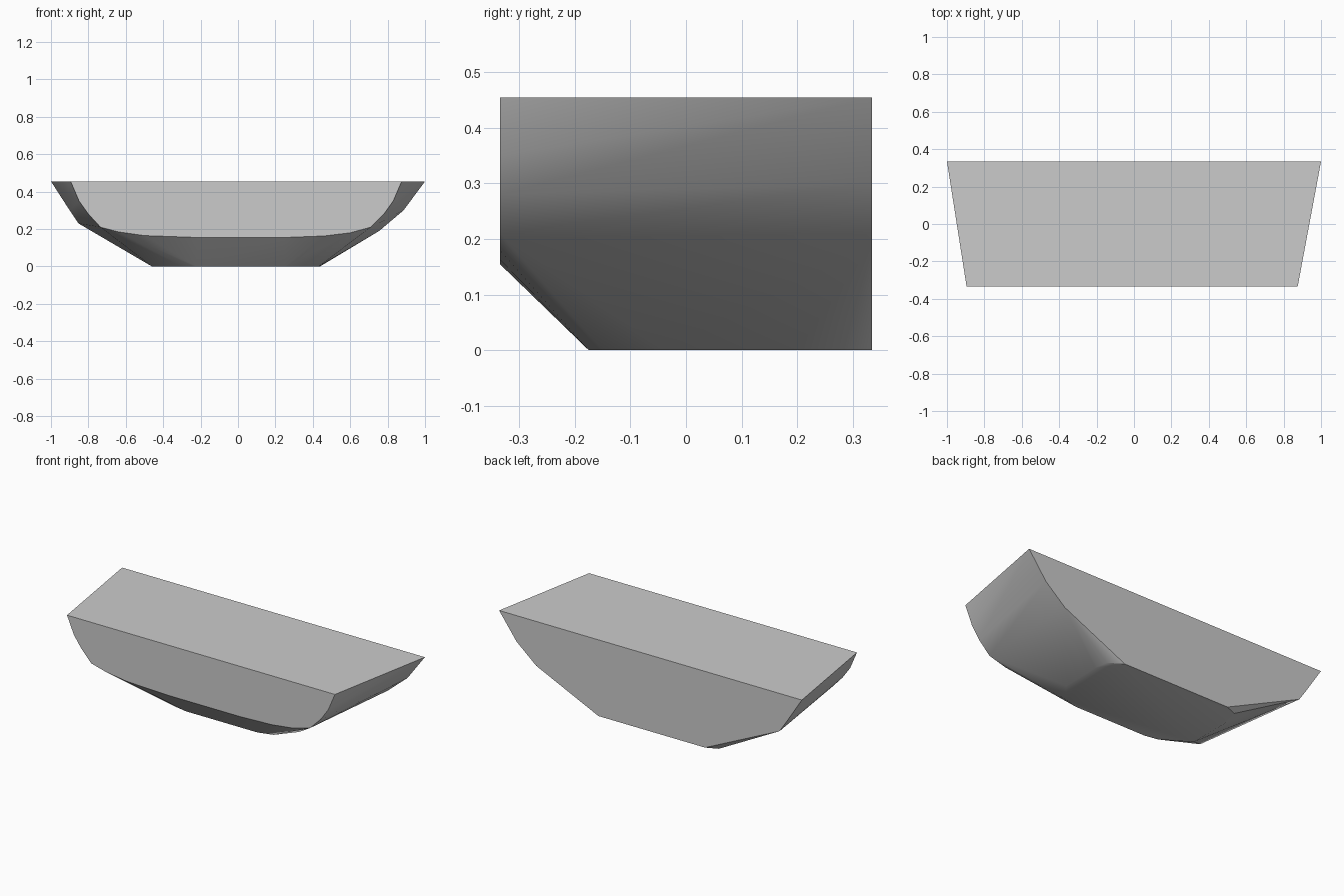
import bpy
import bmesh
import math

cube = bpy.data.objects.get("Cube")
if cube:
    bpy.data.objects.remove(cube, do_unlink=True)

TOP, DEPTH = 0.455, 0.335

# Front and back cross-sections as (x, z), flat keel outline as (x, y)
front = [(-.895, TOP), (-.85, .35), (-.8, .28), (-.735, .21), (-.64, .185),
         (-.5, .165), (-.22, .155), (.25, .155), (.46, .163), (.6, .18),
         (.71, .21), (.78, .28), (.83, .35), (.875, TOP)]
back = [(-1, TOP), (-.9, .3), (-.853, .23), (-.36, 0), (.344, 0),
        (.755, .19), (.885, .3), (1, TOP)]
keel = [(-.43, .305), (-.46, .2), (-.46, -.06), (-.3, -.16), (-.22, -.175),
        (.25, -.175), (.34, -.15), (.432, -.04), (.438, .2), (.425, .283)]

# Hull body wrapped around the sections
bm = bmesh.new()
for section, y in ((front, -DEPTH), (back, DEPTH)):
    for x, z in section:
        bm.verts.new((x, y, z))
for x, y in keel:
    bm.verts.new((x, y, 0))
result = bmesh.ops.convex_hull(bm, input=bm.verts[:])
unused = {g for g in result["geom_interior"] + result["geom_unused"]
          if isinstance(g, bmesh.types.BMVert)}
bmesh.ops.delete(bm, geom=list(unused), context='VERTS')
bmesh.ops.dissolve_limit(bm, angle_limit=math.radians(0.5),
                         verts=bm.verts[:], edges=bm.edges[:])
bmesh.ops.recalc_face_normals(bm, faces=bm.faces[:])
mesh = bpy.data.meshes.new("hull_body")
bm.to_mesh(mesh)
bm.free()
hull = bpy.data.objects.new("hull_body", mesh)
bpy.context.collection.objects.link(hull)

# Plain grey finish
grey = bpy.data.materials.new("light_grey")
grey.use_nodes = True
colour = (.6, .6, .6, 1)
grey.diffuse_color = colour
grey.node_tree.nodes["Principled BSDF"].inputs["Base Color"].default_value = colour
mesh.materials.append(grey)

# Soft sides with crisp rims
bpy.ops.object.select_all(action='DESELECT')
hull.select_set(True)
bpy.context.view_layer.objects.active = hull
bpy.ops.object.shade_smooth_by_angle(angle=math.radians(30))
